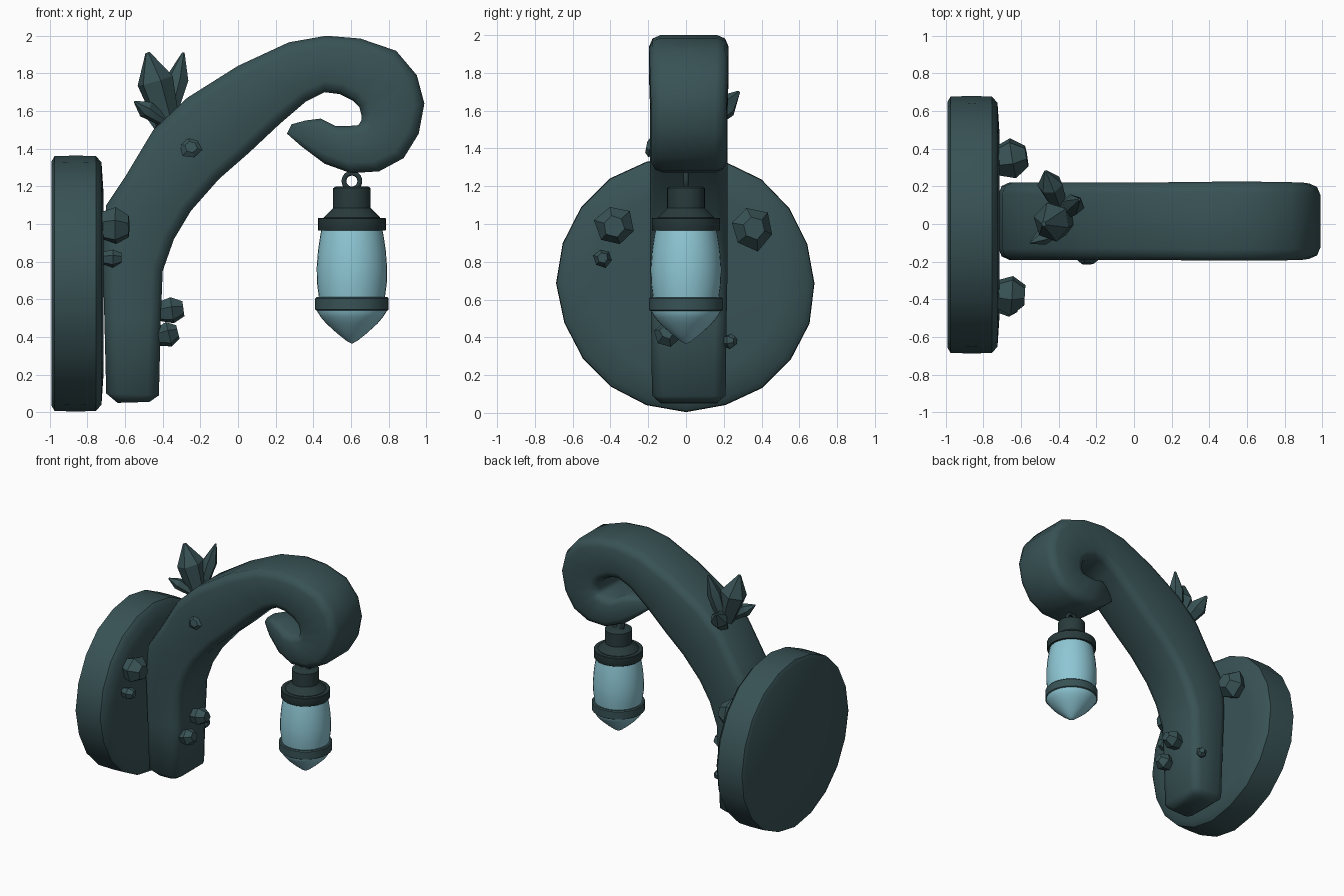
import bpy, bmesh, math, random
from mathutils import Vector

random.seed(4)


def material(name, col):
    m = bpy.data.materials.new(name)
    m.diffuse_color = (*col, 1)
    return m


STONE = material("dark_stone", (0.04, 0.085, 0.092))
METAL = material("dark_metal", (0.022, 0.043, 0.045))
GLASS = material("pale_glass", (0.27, 0.57, 0.66))


def loft(name, rings, mat, angle=40):
    """Skin a list of equal-length point rings, with both ends closed."""
    bm = bmesh.new()
    vs = [[bm.verts.new(p) for p in r] for r in rings]
    n = len(vs[0])
    for a, b in zip(vs, vs[1:]):
        for i in range(n):
            j = (i + 1) % n
            bm.faces.new((a[i], a[j], b[j], b[i]))
    bm.faces.new(vs[0][::-1])
    bm.faces.new(vs[-1])
    bmesh.ops.recalc_face_normals(bm, faces=bm.faces)
    me = bpy.data.meshes.new(name)
    bm.to_mesh(me)
    bm.free()
    ob = bpy.data.objects.new(name, me)
    bpy.context.collection.objects.link(ob)
    me.materials.append(mat)
    smooth(ob, angle)
    return ob


def smooth(ob, angle):
    bpy.ops.object.select_all(action='DESELECT')
    ob.select_set(True)
    bpy.context.view_layer.objects.active = ob
    bpy.ops.object.shade_smooth_by_angle(angle=math.radians(angle))


def circle(c, axis, r, n, jitter=0.0):
    axis = Vector(axis).normalized()
    u = axis.orthogonal().normalized()
    v = axis.cross(u)
    pts = []
    for i in range(n):
        a = 2 * math.pi * i / n
        k = r * (1 + random.uniform(-jitter, jitter))
        pts.append(Vector(c) + u * k * math.cos(a) + v * k * math.sin(a))
    return pts


# Round wall plate with slightly worn rim
wear = [random.uniform(-0.012, 0.003) for _ in range(20)]
rings = []
for x, r in [(-0.99, 0.655), (-0.975, 0.683), (-0.86, 0.686), (-0.755, 0.683), (-0.725, 0.65), (-0.715, 0.5)]:
    rings.append([(x, (r + w) * math.sin(i * math.pi / 10), 0.686 + (r + w) * math.cos(i * math.pi / 10))
                  for i, w in enumerate(wear)])
loft("wall_plate", rings, STONE, 45)

# Curled arm: outer x, z, inner x, z, half width
stations = [
    (-0.64, 0.05, -0.47, 0.055, 0.15), (-0.70, 0.10, -0.42, 0.09, 0.195),
    (-0.71, 0.50, -0.41, 0.50, 0.2), (-0.72, 0.85, -0.40, 0.75, 0.205),
    (-0.70, 1.10, -0.34, 0.92, 0.205), (-0.60, 1.25, -0.25, 1.07, 0.205),
    (-0.45, 1.50, -0.10, 1.24, 0.205), (-0.27, 1.67, 0.06, 1.38, 0.205),
    (0.00, 1.84, 0.22, 1.53, 0.205), (0.27, 1.965, 0.36, 1.65, 0.208),
    (0.47, 2.00, 0.46, 1.70, 0.21), (0.65, 1.985, 0.54, 1.69, 0.21),
    (0.84, 1.92, 0.61, 1.655, 0.208), (0.95, 1.79, 0.645, 1.62, 0.205),
    (0.99, 1.64, 0.655, 1.58, 0.2), (0.96, 1.48, 0.655, 1.55, 0.2),
    (0.88, 1.35, 0.64, 1.525, 0.2), (0.75, 1.28, 0.58, 1.52, 0.2),
    (0.60, 1.27, 0.52, 1.52, 0.195), (0.46, 1.32, 0.44, 1.56, 0.165),
    (0.34, 1.41, 0.36, 1.55, 0.11), (0.26, 1.48, 0.285, 1.53, 0.05)]
rings = []
for ox, oz, ix, iz, w in stations:
    o, i = Vector((ox, 0.015, oz)), Vector((ix, 0.015, iz))
    mid, d = (o + i) / 2, (i - o)
    h = d.length / 2
    d.normalize()
    c = min(0.06, h * 0.45, w * 0.45)
    ring = []
    for sd, sy, flip in [(1, 1, 0), (-1, 1, 1), (-1, -1, 0), (1, -1, 1)]:
        corner = [(h, w - c), (h - 0.3 * c, w - 0.3 * c), (h - c, w)]
        for a, b in (corner[::-1] if flip else corner):
            ring.append(mid + d * a * sd + Vector((0, b * sy, 0)))
    rings.append(ring)
loft("curled_arm", rings, STONE, 60)


# Crystals and stubby stones
def crystal(name, base, tip, r, blunt=0.3):
    b, t = Vector(base), Vector(tip)
    rings = [circle(b.lerp(t, f), t - b, r * k, 6, 0.1)
             for f, k in [(0, 0.65), (0.6, 1.0), (1.0, blunt)]]
    loft(name, rings, STONE, 30)


for n, (b, t, r) in enumerate([
        ((-0.37, 0.02, 1.54), (-0.48, 0.00, 1.91), 0.105),
        ((-0.37, 0.06, 1.56), (-0.29, 0.13, 1.91), 0.06),
        ((-0.40, 0.10, 1.52), (-0.47, 0.28, 1.70), 0.07),
        ((-0.40, -0.03, 1.55), (-0.55, -0.10, 1.65), 0.045)]):
    crystal(f"top_crystal_{n}", b, t, r, 0.12)

for n, (b, t, r) in enumerate([
        ((-0.75, 0.33, 0.97), (-0.57, 0.36, 0.98), 0.115),
        ((-0.75, -0.37, 0.99), (-0.58, -0.38, 0.99), 0.105),
        ((-0.73, -0.44, 0.82), (-0.62, -0.44, 0.82), 0.05),
        ((-0.44, 0.02, 0.53), (-0.29, 0.02, 0.55), 0.07),
        ((-0.44, -0.10, 0.40), (-0.32, -0.10, 0.43), 0.07),
        ((-0.48, 0.20, 0.38), (-0.44, 0.26, 0.38), 0.04),
        ((-0.25, -0.16, 1.40), (-0.25, -0.21, 1.41), 0.06)]):
    crystal(f"stone_{n}", b, t, r, 0.55)


# Hanging lantern
def lathe(name, profile, mat, angle=35):
    loft(name, [circle((0.605, 0, z), (0, 0, 1), r, 32) for r, z in profile], mat, angle)


lathe("lantern_cap", [(0.085, 1.2), (0.1, 1.19), (0.1, 1.085), (0.15, 1.035), (0.15, 1.02)], METAL)
lathe("upper_band", [(0.178, 1.032), (0.181, 1.028), (0.181, 0.97), (0.178, 0.965)], METAL)
lathe("glass_body", [(0.16, 0.98), (0.168, 0.94), (0.18, 0.86), (0.187, 0.77), (0.186, 0.69),
                     (0.178, 0.63), (0.172, 0.58)], GLASS, 60)
lathe("lower_band", [(0.188, 0.612), (0.195, 0.605), (0.195, 0.545), (0.188, 0.54)], STONE)
lathe("glass_tip", [(0.188, 0.56), (0.187, 0.54), (0.165, 0.505), (0.135, 0.47), (0.08, 0.42),
                    (0.03, 0.38), (0.004, 0.366)], GLASS, 60)

bpy.ops.mesh.primitive_torus_add(location=(0.605, 0, 1.228), rotation=(math.pi / 2, 0, 0), major_radius=0.042,
                                 minor_radius=0.013, major_segments=24, minor_segments=8)
ring = bpy.context.object
ring.name = "hanging_ring"
ring.data.materials.append(METAL)
smooth(ring, 60)
